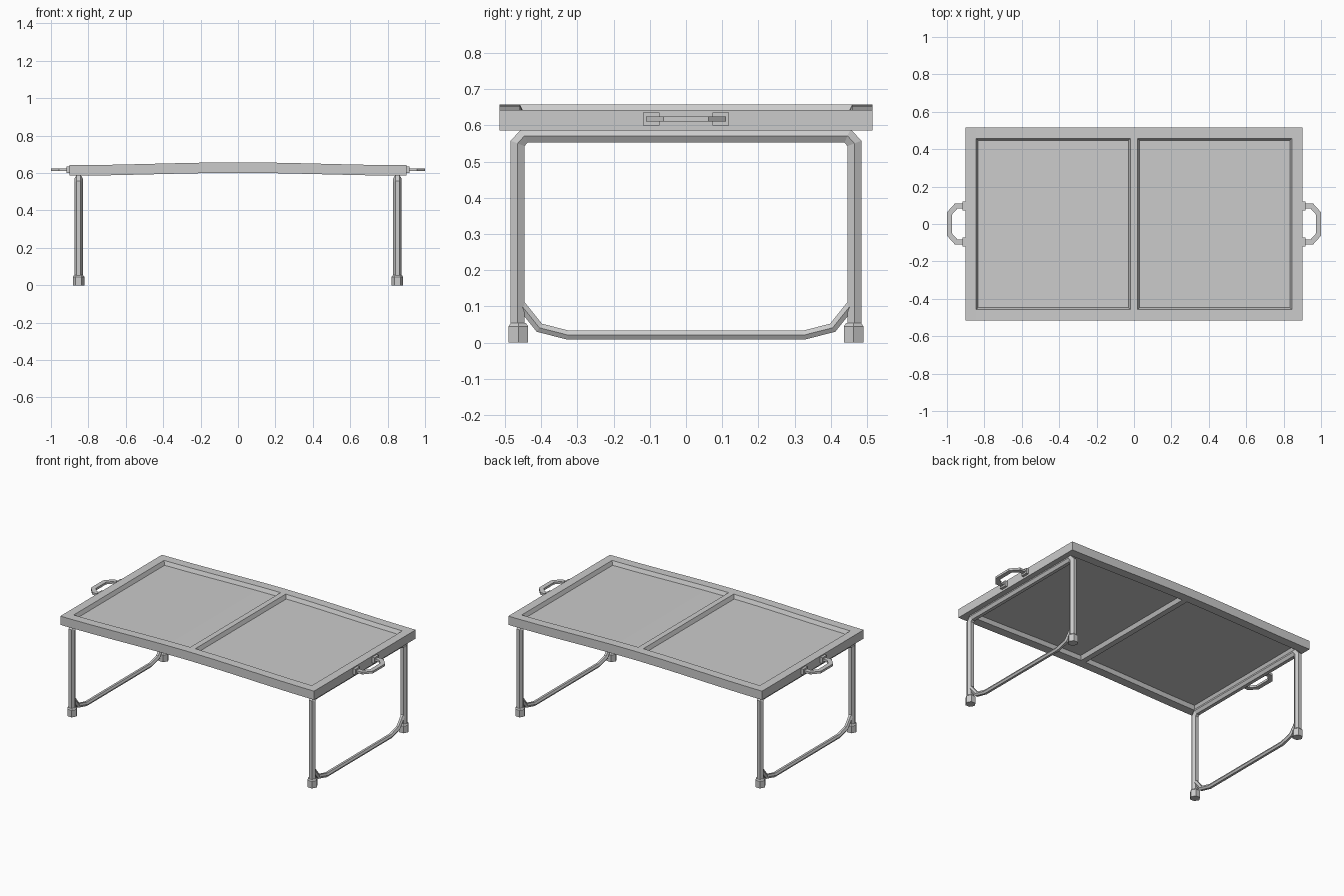
import bpy, bmesh, math
from mathutils import Vector

if "Cube" in bpy.data.objects:
    bpy.data.objects.remove(bpy.data.objects["Cube"])


def finish(bm, name):
    bmesh.ops.recalc_face_normals(bm, faces=bm.faces)
    me = bpy.data.meshes.new(name)
    bm.to_mesh(me)
    bm.free()
    ob = bpy.data.objects.new(name, me)
    bpy.context.collection.objects.link(ob)
    return ob


def sweep(name, path, axis, profile, scales=None):
    """Sweep a profile (u along axis, v in the path plane) with mitred corners."""
    bm = bmesh.new()
    pts = [Vector(p) for p in path]
    axis = Vector(axis)
    rings = []
    for i, p in enumerate(pts):
        d_in = (p - pts[i - 1]).normalized() if i else (pts[1] - p).normalized()
        d_out = (pts[i + 1] - p).normalized() if i < len(pts) - 1 else d_in
        t = (d_in + d_out).normalized()
        side = axis.cross(t) / max(t.dot(d_in), 0.3)
        s = scales[i] if scales else 1
        rings.append([bm.verts.new(p + axis * u * s + side * v * s) for u, v in profile])
    n = len(profile)
    for a, b in zip(rings, rings[1:]):
        for k in range(n):
            bm.faces.new((a[k], a[(k + 1) % n], b[(k + 1) % n], b[k]))
    bm.faces.new(rings[0])
    bm.faces.new(rings[-1])
    return finish(bm, name)


def hexagon(r):
    return [(r * math.cos(k * math.pi / 3), r * math.sin(k * math.pi / 3)) for k in range(6)]


def rect(w, h):
    return [(-w, -h), (w, -h), (w, h), (-w, h)]


def cut(bm, axis, values):
    for v in values:
        no = Vector((0, 0, 0))
        no[axis] = 1
        bmesh.ops.bisect_plane(bm, geom=bm.verts[:] + bm.edges[:] + bm.faces[:],
                               plane_co=no * v, plane_no=no)


# Tabletop: slab with two sunken panels on both faces, gently bowed
bm = bmesh.new()
bmesh.ops.create_cube(bm, size=1)
for v in bm.verts:
    v.co = (v.co.x * 1.8, v.co.y * 1.03, 0.614 + v.co.z * 0.056)
cut(bm, 0, (-0.845, -0.018, 0.018, 0.845))
cut(bm, 1, (-0.458, 0.458))
bm.normal_update()
panels = [f for f in bm.faces if abs(f.normal.z) > 0.9
          and abs(f.calc_center_median().y) < 0.1
          and 0.1 < abs(f.calc_center_median().x) < 0.8]
bmesh.ops.inset_individual(bm, faces=panels, thickness=0.016, depth=-0.024)
cut(bm, 0, (-0.68, -0.52, -0.36, -0.18, 0.18, 0.36, 0.52, 0.68))
for v in bm.verts:
    v.co.z += 0.0075 * (1 + math.cos(math.pi * v.co.x / 0.9))
finish(bm, "tabletop")

for sx, side in ((-1, "left"), (1, "right")):
    x = sx * 0.852
    # Leg hoop
    half = [(x, 0.465, 0.03), (x, 0.465, 0.55), (x, 0.446, 0.571)]
    mirror = lambda h: h + [(a, -b, c) for a, b, c in reversed(h)]
    sweep(side + "_leg_frame", mirror(half), (1, 0, 0), hexagon(0.022))
    # Lower brace
    brace = [(x, 0.462, 0.112), (x, 0.405, 0.041), (x, 0.325, 0.0205)]
    sweep(side + "_leg_brace", mirror(brace), (1, 0, 0), hexagon(0.0145))
    # Feet and handle mounts
    for sy, end in ((-1, "front"), (1, "back")):
        y = sy * 0.463
        sweep(f"{side}_{end}_foot", [(x, y, 0), (x, y, 0.045), (x, y, 0.054)],
              (1, 0, 0), hexagon(0.0315), (1, 1, 0.75))
        y = sy * 0.096
        sweep(f"{side}_{end}_handle_mount", [(sx * 0.89, y, 0.617), (sx * 0.916, y, 0.617)],
              (0, 0, 1), rect(0.018, 0.023))
    # Carry handle
    grip = [(sx * 0.905, 0.096, 0.617), (sx * 0.951, 0.096, 0.617), (sx * 0.986, 0.057, 0.617)]
    sweep(side + "_handle", mirror(grip), (0, 0, 1), rect(0.007, 0.014))
